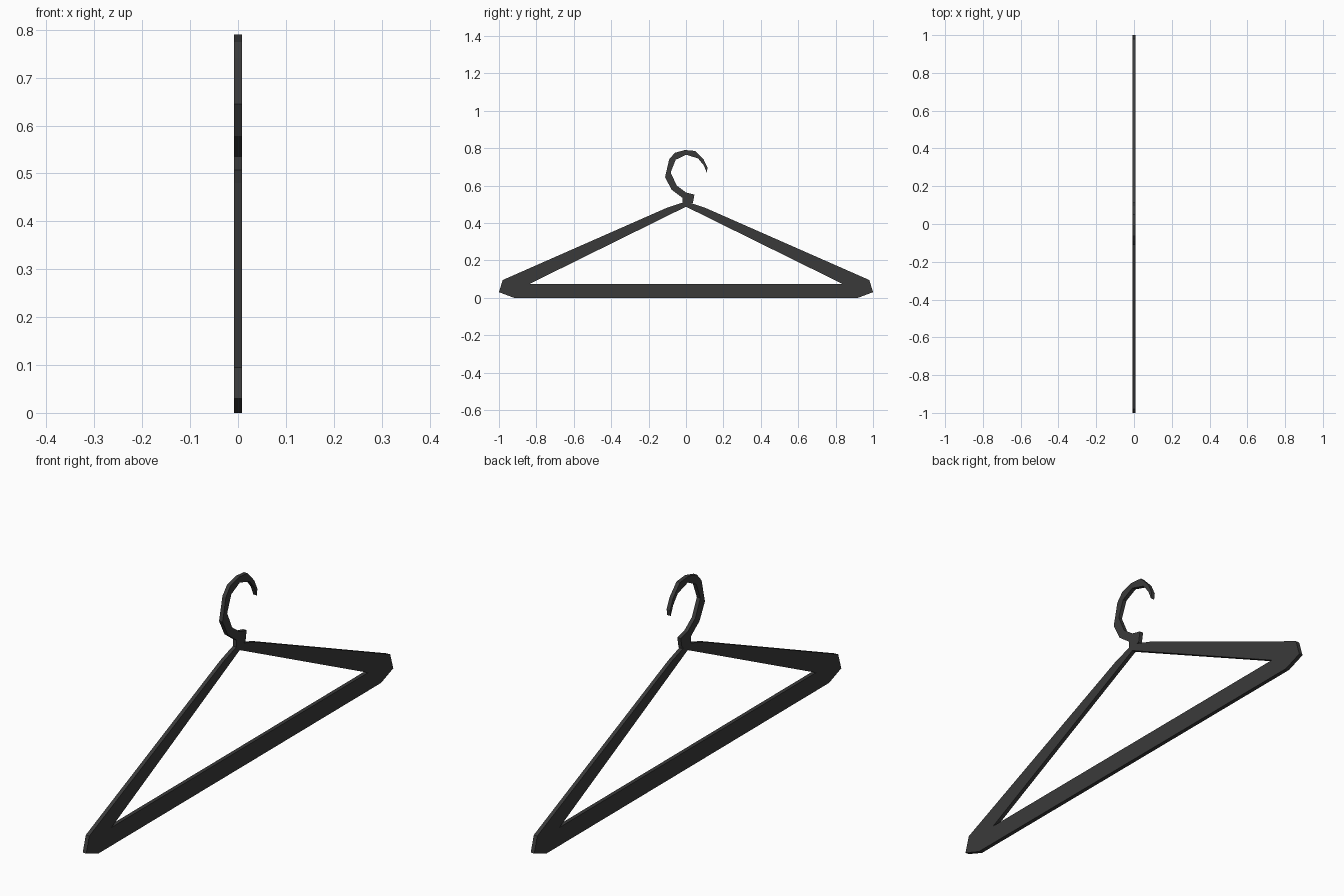
import bpy
import bmesh

if "Cube" in bpy.data.objects:
    bpy.data.objects.remove(bpy.data.objects["Cube"])

HALF_T = 0.008  # half thickness along x

mat = bpy.data.materials.new("dark_grey_plastic")
mat.diffuse_color = (0.042, 0.042, 0.042, 1)
mat.use_nodes = True
mat.node_tree.nodes["Principled BSDF"].inputs["Base Color"].default_value = mat.diffuse_color


def plate(name, outline, open_middle=False):
    """Flat slab from a (y, z) outline; open_middle leaves out walls on y = 0."""
    bm = bmesh.new()
    left = [bm.verts.new((-HALF_T, y, z)) for y, z in outline]
    right = [bm.verts.new((HALF_T, y, z)) for y, z in outline]
    bm.faces.new(left)
    bm.faces.new(right[::-1])
    n = len(outline)
    for i in range(n):
        j = (i + 1) % n
        if open_middle and outline[i][0] == 0 and outline[j][0] == 0:
            continue
        bm.faces.new((left[j], left[i], right[i], right[j]))
    bmesh.ops.recalc_face_normals(bm, faces=bm.faces)
    bmesh.ops.triangulate(bm, faces=[f for f in bm.faces if len(f.verts) > 4],
                          ngon_method='EAR_CLIP')
    me = bpy.data.meshes.new(name)
    bm.to_mesh(me)
    bm.free()
    me.materials.append(mat)
    ob = bpy.data.objects.new(name, me)
    bpy.context.collection.objects.link(ob)
    return ob


# Triangular frame: right half, mirrored across y = 0
frame = plate("hanger_frame", [
    (0, 0), (0.92, 0), (1.0, 0.03), (0.98, 0.095), (0.105, 0.48),
    (0.025, 0.507), (0, 0.507), (0, 0.487), (0.835, 0.075), (0, 0.075),
], open_middle=True)
mirror = frame.modifiers.new("mirror", 'MIRROR')
mirror.use_axis = (False, True, False)

# Hook with its short neck: outer edge up to the tip, then back along the inner edge
plate("hook", [
    (-0.02, 0.507), (-0.02, 0.535), (-0.077, 0.578), (-0.112, 0.645),
    (-0.09, 0.74), (-0.06, 0.775), (-0.005, 0.79), (0.05, 0.785),
    (0.095, 0.738), (0.115, 0.695), (0.111, 0.67),
    (0.095, 0.708), (0.065, 0.745), (0, 0.765), (-0.055, 0.738),
    (-0.082, 0.67), (-0.05, 0.60), (0.0, 0.563), (0.045, 0.552),
    (0.037, 0.507),
])
